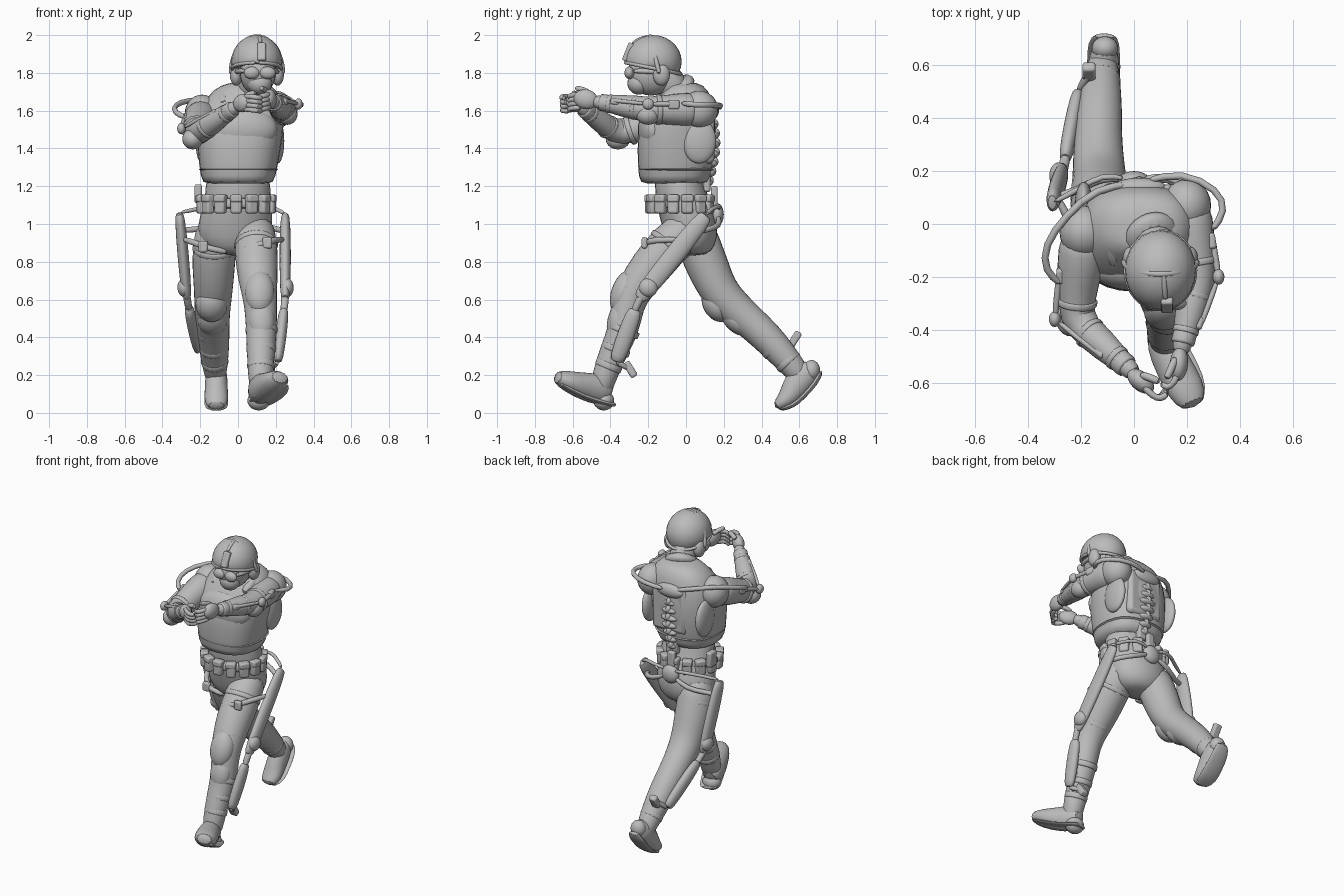
import bpy
import bmesh
import math
from mathutils import Vector, Matrix

default_cube = bpy.data.objects.get("Cube")
if default_cube:
    bpy.data.objects.remove(default_cube, do_unlink=True)

grey = bpy.data.materials.new("plain_grey")
grey.use_nodes = True
shade = (.5, .5, .5, 1)
grey.diffuse_color = shade
grey.node_tree.nodes["Principled BSDF"].inputs["Base Color"].default_value = shade
AXIS_X, AXIS_Y, AXIS_Z = Vector((1, 0, 0)), Vector((0, 1, 0)), Vector((0, 0, 1))
parts = []


def finish(name, bm, subdivide=0, bevel=0):
    """Turn a bmesh into a named object with its modifiers."""
    bmesh.ops.recalc_face_normals(bm, faces=bm.faces)
    mesh = bpy.data.meshes.new(name)
    bm.to_mesh(mesh)
    bm.free()
    mesh.materials.append(grey)
    part = bpy.data.objects.new(name, mesh)
    bpy.context.collection.objects.link(part)
    if bevel:
        modifier = part.modifiers.new("bevel", "BEVEL")
        modifier.width, modifier.segments = bevel, 2
    if subdivide:
        part.modifiers.new("subdivision", "SUBSURF").levels = subdivide
        part.modifiers["subdivision"].render_levels = subdivide
    parts.append(part)
    return part


def loft(name, sections, reference=AXIS_X, level=False, sides=14, power=1, subdivide=1):
    """Skin oval rings along a path; each section is x, y, z, width, depth."""
    bm = bmesh.new()
    centres = [Vector(section[:3]) for section in sections]
    rings = []
    last = len(sections) - 1
    for index, section in enumerate(sections):
        along = (centres[min(index + 1, last)] - centres[max(index - 1, 0)]).normalized()
        if level:
            along = AXIS_Z
        across = (reference - along * reference.dot(along)).normalized()
        outward = along.cross(across)
        ring = []
        for step in range(sides):
            angle = math.tau * step / sides
            c, s = math.cos(angle), math.sin(angle)
            c = math.copysign(abs(c) ** power, c) * section[3]
            s = math.copysign(abs(s) ** power, s) * section[-1]
            ring.append(bm.verts.new(centres[index] + across * c + outward * s))
        rings.append(ring)
    for lower, upper in zip(rings, rings[1:]):
        for step in range(sides):
            following = (step + 1) % sides
            bm.faces.new((lower[step], lower[following], upper[following], upper[step]))
    bm.faces.new(rings[0])
    bm.faces.new(rings[-1])
    return finish(name, bm, subdivide)


def tube(name, points, radius, reference=AXIS_Z):
    return loft(name, [(*point, radius, radius) for point in points], reference, sides=8)


def pose(centre, size, direction=None):
    """Matrix that places a unit shape, its z axis along a direction."""
    turn = Matrix.Identity(4)
    if direction is not None:
        turn = Vector(direction).to_track_quat("Z", "Y").to_matrix().to_4x4()
    return Matrix.Translation(centre) @ turn @ Matrix.Diagonal((*size, 1))


def blob(name, centre, size, direction=None, floor=None):
    bm = bmesh.new()
    bmesh.ops.create_uvsphere(bm, u_segments=24, v_segments=14, radius=1)
    if floor is not None:
        for vert in bm.verts:
            vert.co.z = max(vert.co.z, floor - .2 * vert.co.y)
    bmesh.ops.transform(bm, matrix=pose(centre, size, direction), verts=bm.verts)
    return finish(name, bm)


def box(name, centre, size, direction=None, bevel=.01):
    bm = bmesh.new()
    bmesh.ops.create_cube(bm, size=1)
    bmesh.ops.transform(bm, matrix=pose(centre, size, direction), verts=bm.verts)
    return finish(name, bm, bevel=bevel)


def band(name, start, end, fraction, radius, height=.035):
    """Strap wrapped around a limb between two joints."""
    start, end = Vector(start), Vector(end)
    middle, half = start.lerp(end, fraction), (end - start).normalized() * height / 2
    tube(name, [middle - half, middle - half * .7, middle + half * .7, middle + half], radius, AXIS_X)


# Torso: trousers top, waist and armoured vest
loft("pelvis", [(-.01, .03, .83, .1, .08), (-.02, .03, .88, .185, .13), (-.02, .025, .98, .21, .155),
                (0, -.01, 1.1, .185, .15), (0, -.035, 1.2, .175, .135), (0, -.04, 1.3, .17, .13)], level=True)
loft("vest", [(0, -.06, 1.21, .185, .18), (0, -.06, 1.23, .2, .195), (.005, -.05, 1.4, .228, .215),
              (.015, -.045, 1.53, .235, .21), (.025, -.02, 1.63, .225, .17), (.035, 0, 1.71, .175, .125),
              (.05, -.02, 1.755, .1, .085)], level=True, power=.8)
for height in (1.29, 1.36, 1.44):
    loft("vest_fold", [(.003, -.053, height - .015, .2, .19), (.003, -.053, height, .223, .213),
                       (.003, -.053, height + .015, .2, .19)], level=True, power=.8)
blob("chest_plate", (.02, -.17, 1.5), (.19, .085, .12))
box("back_plate", (.03, .12, 1.47), (.25, .06, .3), bevel=.025)
for side in (-1, 1):
    blob("side_panel", (.01 + side * .2, .07, 1.44), (.035, .09, .12))
    tube("shoulder_strap", [(.04 + side * .11, -.16, 1.62), (.04 + side * .125, -.09, 1.69),
                            (.04 + side * .125, .02, 1.705), (.04 + side * .11, .11, 1.62)], .032, AXIS_X)

# Belt with pouches all round
loft("belt", [(-.01, -.03, z, .19, .165) for z in (1.08, 1.09, 1.13, 1.14)], level=True)
for step in range(14):
    angle = math.tau * (step + .5) / 14
    facing = Vector((math.cos(angle) * .19, math.sin(angle) * .165, 0))
    spot = facing + Vector((-.01, -.03, 1.105))
    box("belt_pouch", spot, (.06, .1, .045), facing, .012)
    box("pouch_flap", spot + AXIS_Z * .03, (.064, .04, .052), facing, .01)
box("radio", (-.21, .03, 1.16), (.04, .07, .1))

# Head, helmet, goggles and headset
loft("neck", [(.06, -.03, 1.66, .09, .09), (.08, -.08, 1.74, .08, .08), (.1, -.15, 1.85, .08, .09)])
loft("collar", [(.06, -.03, 1.69, .11, .11), (.07, -.05, 1.72, .11, .11), (.08, -.07, 1.745, .09, .09)])
blob("face", (.105, -.185, 1.8), (.095, .125, .12))
blob("face_mask", (.115, -.25, 1.745), (.065, .06, .06))
blob("helmet", (.1, -.175, 1.86), (.135, .152, .14), floor=-.25)
tube("helmet_brim", [(.1 + .132 * math.sin(a), -.175 - .148 * math.cos(a), 1.855 - .03 * (1 - math.cos(a)))
                     for a in [math.tau * k / 20 for k in range(21)]], .011)
box("helmet_mount", (.125, -.305, 1.91), (.045, .035, .1), (0, .4, 1), .008)
tube("mount_strap", [(.12, -.29, 1.95), (.115, -.24, 1.985), (.11, -.17, 1.995)], .012, AXIS_X)
tube("headband", [(.1 + .14 * math.cos(a), -.14 - .05 * math.sin(a), 1.79 + .205 * math.sin(a))
                  for a in [math.pi * k / 12 for k in range(13)]], .013, AXIS_Y)
for side in (-1, 1):
    blob("earphone", (.1 + side * .11, -.13, 1.79), (.045, .058, .033), (side, 0, 0))
    blob("goggle_lens", (.115 + side * .042, -.3, 1.8), (.042, .026, .033))
    tube("goggle_strap", [(.11 + side * .07, -.29, 1.81), (.1 + side * .11, -.2, 1.81),
                          (.1 + side * .105, -.1, 1.8)], .015)

# Arms, both reaching forward
left_arm = [(.2, .07, 1.605), (.245, -.2, 1.605), (.175, -.49, 1.65)]
right_arm = [(-.19, -.03, 1.585), (-.225, -.36, 1.475), (.005, -.57, 1.63)]
for label, (shoulder, elbow, wrist), side in (("left", left_arm, 1), ("right", right_arm, -1)):
    a, b, c = map(Vector, (shoulder, elbow, wrist))
    route = [(a, .08), (a.lerp(b, .2), .095), (a.lerp(b, .55), .084), (b, .068),
             (b.lerp(c, .3), .066), (b.lerp(c, .7), .05), (b.lerp(c, .88), .036), (c, .034)]
    loft(label + "_arm", [(*point, radius) for point, radius in route], AXIS_Z)
    blob(label + "_shoulder", a, (.092, .1, .1))
    blob(label + "_elbow_pad", b + Vector((side * .015, 0, -.025)), (.055, .065, .055))
    for fraction in (.45, .8):
        band(label + "_arm_strap", a, b, fraction, .088, .03)
    for fraction in (.25, .7):
        band(label + "_forearm_strap", b, c, fraction, .08 - fraction * .035, .025)
    band(label + "_cuff", b, c, .8, .05, .05)
    # Powered frame along the outside of the arm
    out = Vector((side * .075, 0, .03))
    tube(label + "_arm_rod", [a.lerp(b, .35) + out, a.lerp(b, .7) + out, b + out], .014)
    tube(label + "_forearm_rod", [b + out, b.lerp(c, .45) + out * .8, b.lerp(c, .72) + out * .6], .012)
    blob(label + "_elbow_joint", b + out, (.03, .03, .022), (side, 0, 0))
    box(label + "_arm_clamp", a.lerp(b, .5) + out * .9, (.04, .05, .06), b - a)
    box(label + "_forearm_clamp", b.lerp(c, .6) + out * .55, (.035, .035, .05), c - b)

# Hands half closed, fingers pointing inward
blob("left_palm", (.17, -.53, 1.66), (.035, .052, .065), (-.1, -1, .2))
blob("right_palm", (.025, -.595, 1.64), (.036, .048, .06), (.7, -.6, .2))
for finger in range(4):
    drop = AXIS_Z * (.685 - finger * .023 + 1)
    tube("left_finger", [drop + Vector(p) for p in ((.17, -.55, 0), (.155, -.6, 0), (.125, -.625, -.01),
                                                   (.1, -.6, -.015))], .015)
    tube("right_finger", [drop + Vector(p) for p in ((.03, -.61, -.01), (.07, -.65, -.01), (.1, -.665, -.015),
                                                    (.13, -.64 + finger * .01, -.02))], .015)
tube("left_thumb", [(.16, -.5, 1.69), (.14, -.55, 1.715), (.12, -.59, 1.72)], .016)
tube("right_thumb", [(.02, -.57, 1.67), (.06, -.58, 1.69), (.1, -.6, 1.695)], .016)

# Legs in a long stride
loft("left_leg", [(.09, .04, 1.02, .1), (.095, -.08, .9, .118), (.1, -.19, .77, .115), (.11, -.27, .66, .1),
                  (.12, -.31, .57, .088), (.125, -.325, .45, .085), (.12, -.39, .31, .075),
                  (.12, -.43, .2, .068), (.12, -.455, .1, .06)])
loft("right_leg", [(-.11, .03, 1.02, .11), (-.125, .07, .88, .12), (-.13, .125, .75, .115), (-.13, .17, .65, .105),
                   (-.135, .24, .57, .1), (-.135, .33, .49, .092), (-.13, .43, .4, .088), (-.125, .51, .31, .078),
                   (-.12, .58, .23, .066), (-.12, .63, .16, .05)])
blob("left_knee_pad", (.115, -.33, .64), (.078, .065, .12), (0, .35, 1))
blob("left_shin_guard", (.125, -.36, .49), (.07, .055, .11), (0, .25, 1))
blob("right_knee_pad", (-.14, .165, .575), (.085, .075, .1), (0, -.6, 1))
blob("right_shin_guard", (-.135, .265, .49), (.078, .06, .1), (0, -1, 1))


def boot(label, sections, sole_shift):
    loft(label + "_boot", sections)
    shift = Vector(sole_shift)
    loft(label + "_sole", [(*(Vector(s[:3]) + shift * s[4]), s[3] * 1.02, .014) for s in sections])


boot("left", [(.1, -.395, .09, .045, .055), (.11, -.45, .125, .07, .09), (.15, -.54, .14, .072, .075),
              (.195, -.62, .165, .078, .06), (.23, -.695, .195, .05, .034)], (0, .4, -.85))
boot("right", [(-.11, .68, .25, .04, .048), (-.115, .62, .2, .062, .085), (-.115, .565, .12, .062, .068),
               (-.115, .53, .065, .067, .052), (-.115, .47, .03, .048, .026)], (0, .8, -.5))
blob("left_heel", (.11, -.435, .065), (.06, .055, .052))
blob("right_heel", (-.11, .665, .225), (.05, .045, .055))

# Powered leg frame: thigh rail, knee disc, shin rail, straps
left_frame = [(.25, .11, 1.05), (.25, -.25, .6), (.21, -.37, .27), (.095, -.08, .9), (.11, -.27, .66),
              (.125, -.325, .45), (.12, -.43, .2)]
right_frame = [(-.31, .08, 1.06), (-.27, .2, .6), (-.21, .5, .33), (-.125, .07, .88), (-.13, .17, .65),
               (-.135, .38, .445), (-.12, .58, .23)]
for label, frame, side in (("left", left_frame, 1), ("right", right_frame, -1)):
    top, knee, foot, thigh, joint, calf, ankle = map(Vector, frame)
    rail = [(0, .018, .03), (.06, .028, .05), (.5, .032, .056), (.94, .028, .05), (1, .018, .03)]
    loft(label + "_thigh_rail", [(*top.lerp(knee, f), w, d) for f, w, d in rail])
    disc = top.lerp(knee, .86)
    blob(label + "_knee_disc", disc + AXIS_X * side * .01, (.05, .05, .035), (side, 0, 0))
    loft(label + "_shin_rail", [(*knee.lerp(foot, .15 + f * .85), w, d * .85) for f, w, d in rail])
    tube(label + "_knee_link", [disc, knee, knee.lerp(foot, .25)], .022, AXIS_X)
    box(label + "_shin_clamp", calf.lerp(foot, .55), (.06, .06, .05), foot - knee)
    spur = foot + Vector((-side * .04, .075, .01 - side * .05))
    box(label + "_ankle_spur", spur, (.05, .04, .09), (0, .5, -side * .8))
    tube(label + "_ankle_arm", [foot, foot.lerp(spur, .5), spur], .016)
    band(label + "_thigh_strap", thigh, joint, .05, .128)
    band(label + "_knee_strap", thigh, joint, .85, .112)
    for fraction in (.05, .45, .8):
        band(label + "_calf_strap", calf, ankle, fraction, .096 - fraction * .02, .04)
    # Hip straps running from the lower back and round the front
    tube(label + "_hip_arm", [(side * .03, .17, 1.04), (side * .13, .18, .99), (side * .22, .12, .97),
                              top.lerp(knee, .2)], .017)
    tube(label + "_hip_hose", [(side * .03, .17, 1.08), (side * .12, .19, 1.1), (side * .21, .13, 1.08), top], .012)
    tube(label + "_front_strap", [top.lerp(knee, .3), thigh + Vector((side * .1, -.1, .02)),
                                  thigh + Vector((side * .03, -.155, -.01)),
                                  thigh + Vector((-side * .08, -.12, -.03))], .018)
    box(label + "_strap_buckle", thigh + Vector((side * .06, -.14, 0)), (.05, .03, .06))

# Segmented spine with shoulder yoke and hoses
for step in range(8):
    height = 1.22 + step * .05
    depth = .11 + .035 * math.sin(math.pi * step / 8)
    blob("vertebra", (.02, depth, height), (.06 - .02 * abs(step - 4) / 4, .033, .022))
    blob("spine_ridge", (.02, depth + .015, height + .01), (.018, .022, .026))
box("spine_bed", (.02, .11, 1.37), (.09, .04, .4))
blob("shoulder_yoke", (.02, .14, 1.6), (.1, .035, .045))
blob("hip_hub", (0, .165, 1.05), (.06, .035, .06))
box("hip_tail", (0, .15, 1.13), (.05, .035, .14))
tube("right_shoulder_hose", [(0, .15, 1.61), (-.14, .14, 1.65), (-.26, .03, 1.66), (-.34, -.08, 1.63),
                             (-.34, -.18, 1.59), (-.27, -.23, 1.56)], .016)
tube("left_shoulder_hose", [(.04, .16, 1.61), (.18, .2, 1.63), (.32, .13, 1.63), (.35, .05, 1.63),
                            (.29, -.03, 1.64)], .016)

# Smooth shading with sharp corners kept
bpy.ops.object.select_all(action="DESELECT")
for part in parts:
    part.select_set(True)
bpy.context.view_layer.objects.active = parts[0]
bpy.ops.object.shade_smooth_by_angle(angle=math.radians(50))
